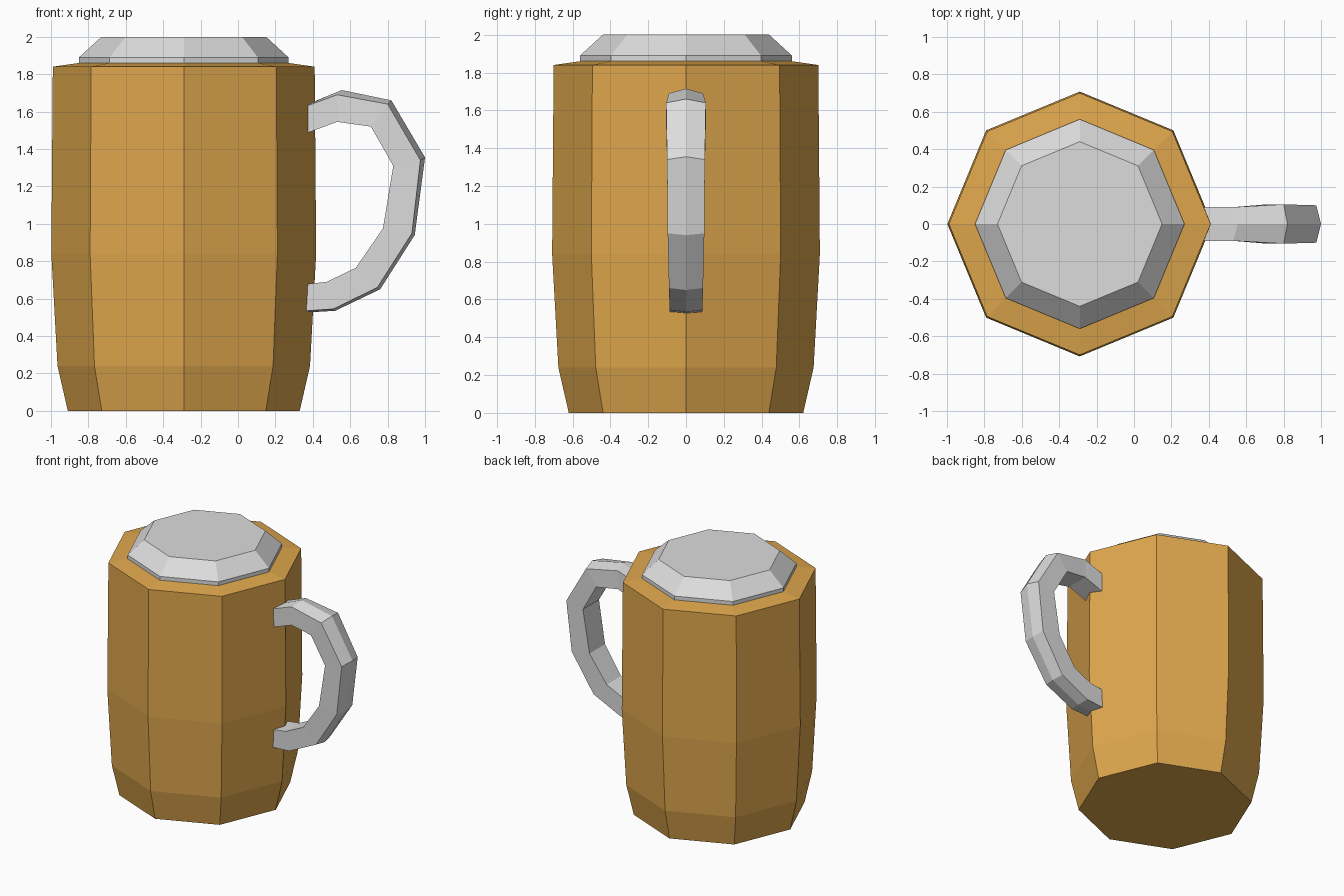
import bpy
import bmesh
from math import cos, sin, pi

cube = bpy.data.objects.get("Cube")
if cube:
    bpy.data.objects.remove(cube, do_unlink=True)

CENTRE_X = -0.29
SIDES = 8


def material(name, colour):
    mat = bpy.data.materials.new(name)
    mat.use_nodes = True
    rgba = (*colour, 1)
    mat.diffuse_color = rgba
    mat.node_tree.nodes["Principled BSDF"].inputs["Base Color"].default_value = rgba
    return mat


def loft(name, rings, mat):
    """Join matching closed rings of points and cap both ends."""
    bm = bmesh.new()
    loops = [[bm.verts.new(p) for p in ring] for ring in rings]
    for a, b in zip(loops, loops[1:]):
        for i in range(len(a)):
            j = (i + 1) % len(a)
            bm.faces.new((a[i], a[j], b[j], b[i]))
    bm.faces.new(loops[0])
    bm.faces.new(loops[-1])
    bmesh.ops.recalc_face_normals(bm, faces=bm.faces)
    mesh = bpy.data.meshes.new(name)
    bm.to_mesh(mesh)
    bm.free()
    mesh.materials.append(mat)
    obj = bpy.data.objects.new(name, mesh)
    bpy.context.collection.objects.link(obj)
    return obj


def octagon(radius, z):
    angles = [2 * pi * i / SIDES for i in range(SIDES)]
    return [(CENTRE_X + radius * cos(a), radius * sin(a), z) for a in angles]


wood = material("golden wood", (0.74, 0.387, 0.074))
metal = material("light metal", (0.72, 0.72, 0.72))

# Barrel-shaped body, with a shallow slope up to the lid
body_profile = [(0.62, 0), (0.675, 0.24), (0.708, 0.84), (0.7, 1.84), (0.56, 1.86)]
loft("mug_body", [octagon(r, z) for r, z in body_profile], wood)

# Bevelled lid
lid_profile = [(0.56, 1.855), (0.56, 1.89), (0.44, 2.0)]
loft("lid", [octagon(r, z) for r, z in lid_profile], metal)

# Handle stations: inner edge, outer edge, outer ridge (each x, z), half width
handle_path = [
    ((0.30, 1.46), (0.30, 1.605), (0.30, 1.61), 0.09),
    ((0.53, 1.545), (0.53, 1.69), (0.555, 1.715), 0.09),
    ((0.71, 1.52), (0.80, 1.64), (0.82, 1.66), 0.105),
    ((0.83, 1.31), (0.975, 1.34), (1.0, 1.355), 0.10),
    ((0.775, 0.975), (0.93, 0.95), (0.945, 0.94), 0.097),
    ((0.63, 0.765), (0.745, 0.66), (0.76, 0.65), 0.09),
    ((0.475, 0.69), (0.51, 0.545), (0.52, 0.535), 0.087),
    ((0.30, 0.67), (0.30, 0.53), (0.30, 0.522), 0.085),
]


def handle_section(inner, outer, ridge, half):
    (ix, iz), (ox, oz), (rx, rz) = inner, outer, ridge
    return [(ix, -half, iz), (ox, -half, oz), (rx, 0, rz),
            (ox, half, oz), (ix, half, iz)]


# Angular handle, ends buried in the body
loft("handle", [handle_section(*s) for s in handle_path], metal)
